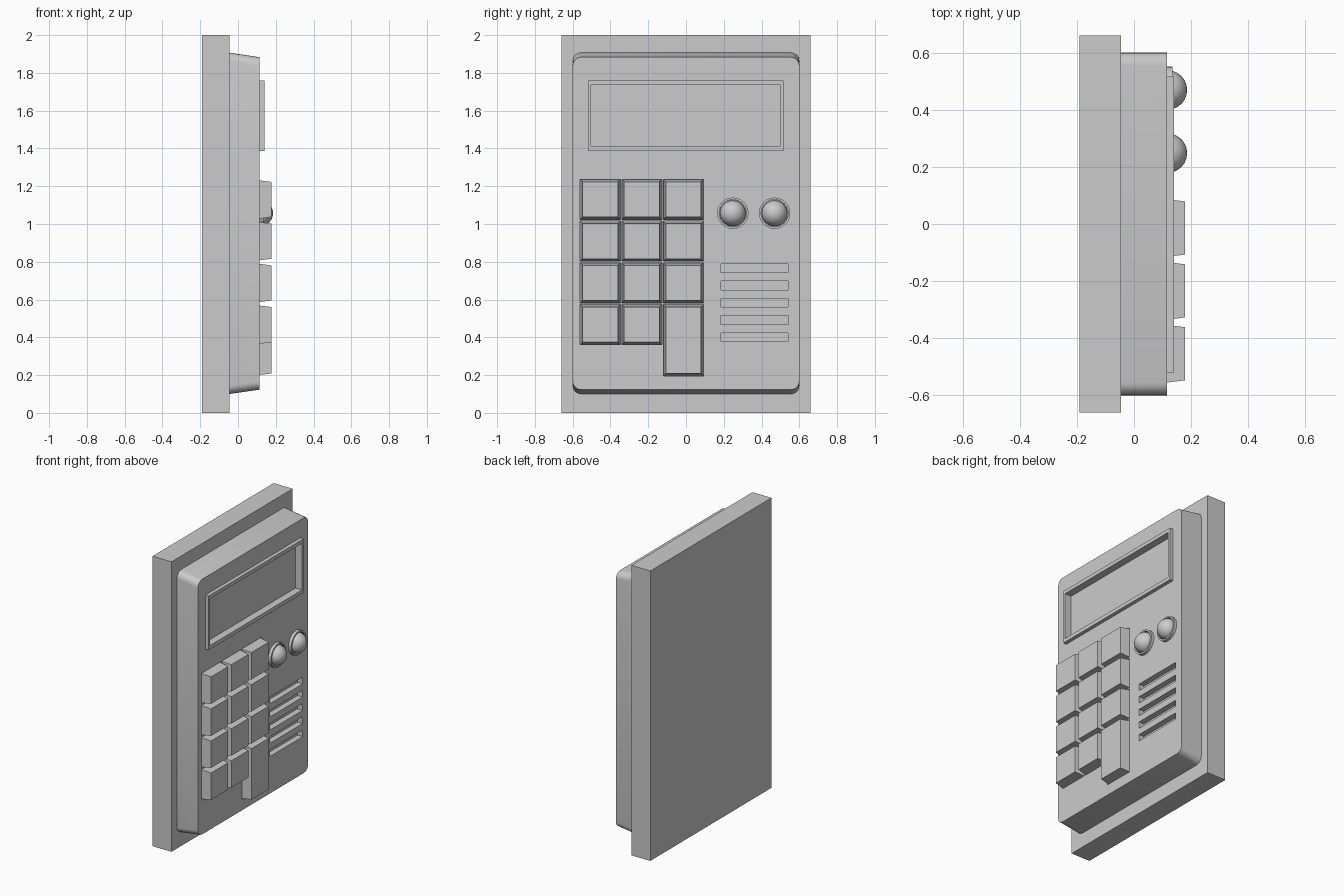
import bpy, bmesh, math
from mathutils import Matrix

if "Cube" in bpy.data.objects:
    bpy.data.objects.remove(bpy.data.objects["Cube"])

grey = bpy.data.materials.new("light_grey")
grey.diffuse_color = (0.6, 0.6, 0.6, 1)
grey.use_nodes = True
grey.node_tree.nodes["Principled BSDF"].inputs["Base Color"].default_value = grey.diffuse_color


def make(name, bm):
    bmesh.ops.recalc_face_normals(bm, faces=bm.faces[:])
    me = bpy.data.meshes.new(name)
    bm.to_mesh(me)
    bm.free()
    me.materials.append(grey)
    ob = bpy.data.objects.new(name, me)
    bpy.context.collection.objects.link(ob)
    return ob


def block(bm, x0, x1, rect, inset=0.0):
    """Box from x0 to x1 over (y0, y1, z0, z1), front shrunk by inset."""
    y0, y1, z0, z1 = rect
    loft(bm, [[(x, y, z) for y, z in ((y0 + i, z0 + i), (y1 - i, z0 + i), (y1 - i, z1 - i), (y0 + i, z1 - i))]
              for x, i in ((x0, 0), (x1, inset))])


def loft(bm, rings, closed=False):
    """Bridge successive rings; cap the ends, or join last to first."""
    vs = [[bm.verts.new(p) for p in r] for r in rings]
    pairs = list(zip(vs, vs[1:])) + ([(vs[-1], vs[0])] if closed else [])
    for a, b in pairs:
        for i in range(len(a)):
            j = (i + 1) % len(a)
            bm.faces.new((a[i], a[j], b[j], b[i]))
    if not closed:
        bm.faces.new(vs[0])
        bm.faces.new(vs[-1])


def rounded(x, hw, z0, z1, r=0.045, n=5):
    """Rounded rectangle ring at depth x."""
    pts = []
    for k, (cy, cz) in enumerate(((hw - r, z1 - r), (r - hw, z1 - r), (r - hw, z0 + r), (hw - r, z0 + r))):
        for i in range(n + 1):
            a = math.pi / 2 * (k + i / n)
            pts.append((x, cy + r * math.cos(a), cz + r * math.sin(a)))
    return pts


def smooth(ob):
    bpy.ops.object.select_all(action='DESELECT')
    bpy.context.view_layer.objects.active = ob
    ob.select_set(True)
    bpy.ops.object.shade_smooth_by_angle(angle=math.radians(30))


FRONT = 0.115
FLOOR = 0.075

# wall plate
bm = bmesh.new()
block(bm, -0.19, -0.045, (-0.66, 0.66, 0, 2))
make("back_plate", bm)

# keypad layout: 3 columns by 4 rows, last key is taller
keys = []
for c in range(3):
    for r in range(4):
        y0, z1 = -0.56 + 0.22 * c, 1.236 - 0.221 * r
        z0 = 0.196 if (c, r) == (2, 3) else z1 - 0.212
        keys.append((y0, y0 + 0.212, z0, z1))
screen = (-0.503, 0.499, 1.413, 1.735)
slots = [(0.186, 0.541, 0.742 - 0.091 * i, 0.788 - 0.091 * i) for i in range(5)]

# rounded case with sloping top and bottom
bm = bmesh.new()
loft(bm, [rounded(-0.045, 0.6, 0.1, 1.907), rounded(FRONT, 0.6, 0.123, 1.883)])
case = make("case", bm)

# recesses for keys, screen and speaker slots
bm = bmesh.new()
for rect in keys + slots:
    block(bm, FLOOR, 0.3, rect)
block(bm, 0.09, 0.3, screen)
cutter = make("recess_cutter", bm)
cutter.hide_render = True
bpy.context.view_layer.objects.active = case
mod = case.modifiers.new("recesses", 'BOOLEAN')
mod.object = cutter
mod.operation = 'DIFFERENCE'
mod.solver = 'EXACT'
bpy.ops.object.modifier_apply(modifier=mod.name)
bpy.data.objects.remove(cutter)
smooth(case)

# tapered keys
for i, rect in enumerate(keys):
    bm = bmesh.new()
    block(bm, FLOOR, 0.178, rect, 0.013)
    make(f"key_{i + 1}", bm)

# raised screen frame
outer = (-0.52, 0.516, 1.387, 1.76)
rings = []
for x, (y0, y1, z0, z1) in ((FRONT, outer), (0.14, outer), (0.14, screen), (FRONT, screen)):
    rings.append([(x, y0, z0), (x, y1, z0), (x, y1, z1), (x, y0, z1)])
bm = bmesh.new()
loft(bm, rings, closed=True)
make("screen_frame", bm)

# two domed lamps with collars
for side, cy in (("left", 0.248), ("right", 0.469)):
    rings = [[(x, cy + r * math.cos(a), 1.057 + r * math.sin(a))
              for a in (math.tau * i / 24 for i in range(24))]
             for x, r in ((FRONT, 0.083), (0.135, 0.083), (0.135, 0.072), (FRONT, 0.072))]
    bm = bmesh.new()
    loft(bm, rings, closed=True)
    smooth(make(f"{side}_lamp_collar", bm))

    bm = bmesh.new()
    bmesh.ops.create_uvsphere(bm, u_segments=16, v_segments=12, radius=0.069,
                              matrix=Matrix.Translation((FRONT + 0.002, cy, 1.057)) @ Matrix.Rotation(math.pi / 2, 4, 'Y'))
    bmesh.ops.bisect_plane(bm, geom=bm.verts[:] + bm.edges[:] + bm.faces[:],
                           plane_co=(FRONT, 0, 0), plane_no=(1, 0, 0), clear_inner=True)
    smooth(make(f"{side}_lamp", bm))
